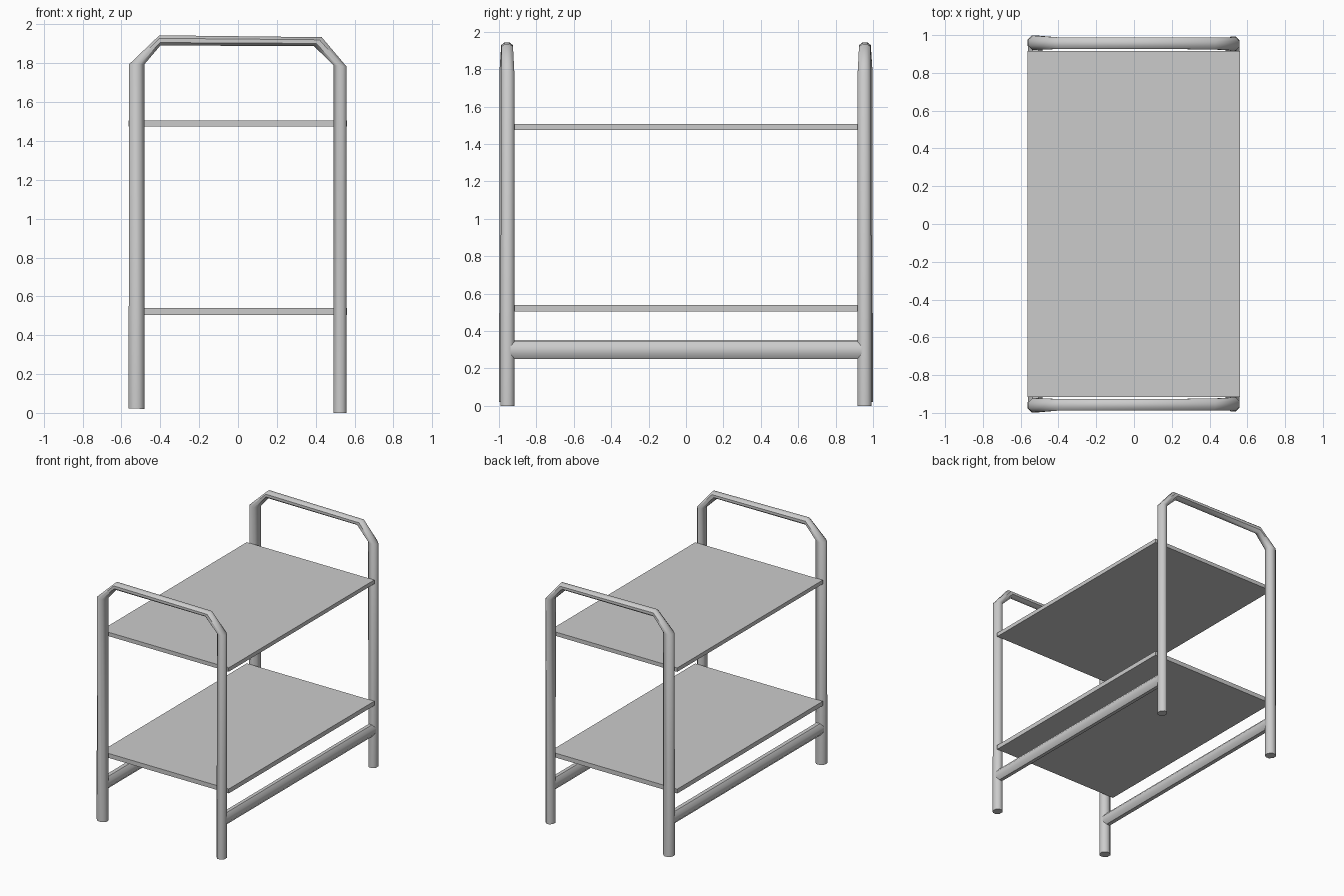
import bpy, bmesh
from math import cos, sin, pi, radians
from mathutils import Vector

if "Cube" in bpy.data.objects:
    bpy.data.objects.remove(bpy.data.objects["Cube"])

SIDES = 8


def finish(name, bm, smooth=True):
    bmesh.ops.recalc_face_normals(bm, faces=bm.faces)
    mesh = bpy.data.meshes.new(name)
    bm.to_mesh(mesh)
    bm.free()
    if smooth:
        mesh.shade_smooth()
        mesh.set_sharp_from_angle(angle=radians(50))
    obj = bpy.data.objects.new(name, mesh)
    bpy.context.collection.objects.link(obj)
    return obj


def tube(name, rings):
    """Loft octagons; each ring is (centre, half-axis u, half-axis v)."""
    bm = bmesh.new()
    grow = 1 / cos(pi / SIDES)
    loops = []
    for c, u, v in rings:
        angles = [2 * pi * (i + 0.5) / SIDES for i in range(SIDES)]
        loops.append([bm.verts.new(Vector(c) + grow * (cos(a) * Vector(u) + sin(a) * Vector(v)))
                      for a in angles])
    for a, b in zip(loops, loops[1:]):
        for i in range(SIDES):
            j = (i + 1) % SIDES
            bm.faces.new((a[i], a[j], b[j], b[i]))
    bm.faces.new(loops[0])
    bm.faces.new(loops[-1])
    return finish(name, bm)


# End frames: inner edge (x, z), outer edge (x, z), depth centre, half depth
profile = [
    ((-0.480, 0.020), (-0.565, 0.024), 0.960, 0.039),
    ((-0.480, 1.795), (-0.562, 1.795), 0.960, 0.037),
    ((-0.400, 1.890), (-0.405, 1.945), 0.957, 0.031),
    ((0.390, 1.888), (0.432, 1.935), 0.956, 0.031),
    ((0.490, 1.790), (0.561, 1.782), 0.953, 0.035),
    ((0.490, 0.000), (0.561, 0.000), 0.955, 0.038),
]
for side, label in ((-1, "front"), (1, "back")):
    rings = []
    for (ix, iz), (ox, oz), yc, hd in profile:
        inner, outer = Vector((ix, 0, iz)), Vector((ox, 0, oz))
        centre = (inner + outer) / 2 + Vector((0, side * yc, 0))
        rings.append((centre, (outer - inner) / 2 * cos(pi / SIDES) ** 0.5, (0, hd, 0)))
    tube(label + "_end_frame", rings)

# Lower rails joining the legs
for label, x, z, r in (("left", -0.522, 0.306, 0.038), ("right", 0.525, 0.298, 0.034)):
    tube(label + "_lower_rail",
         [((x, y, z), (r, 0, 0), (0, 0, 0.047)) for y in (-0.945, 0.945)])

# Shelves
for label, low, high in (("lower", 0.505, 0.54), ("upper", 1.475, 1.506)):
    bm = bmesh.new()
    bmesh.ops.create_cube(bm, size=1)
    for v in bm.verts:
        v.co = Vector((v.co.x * 1.125 - 0.002, v.co.y * 1.834,
                       v.co.z * (high - low) + (low + high) / 2))
    finish(label + "_shelf", bm, smooth=False)
